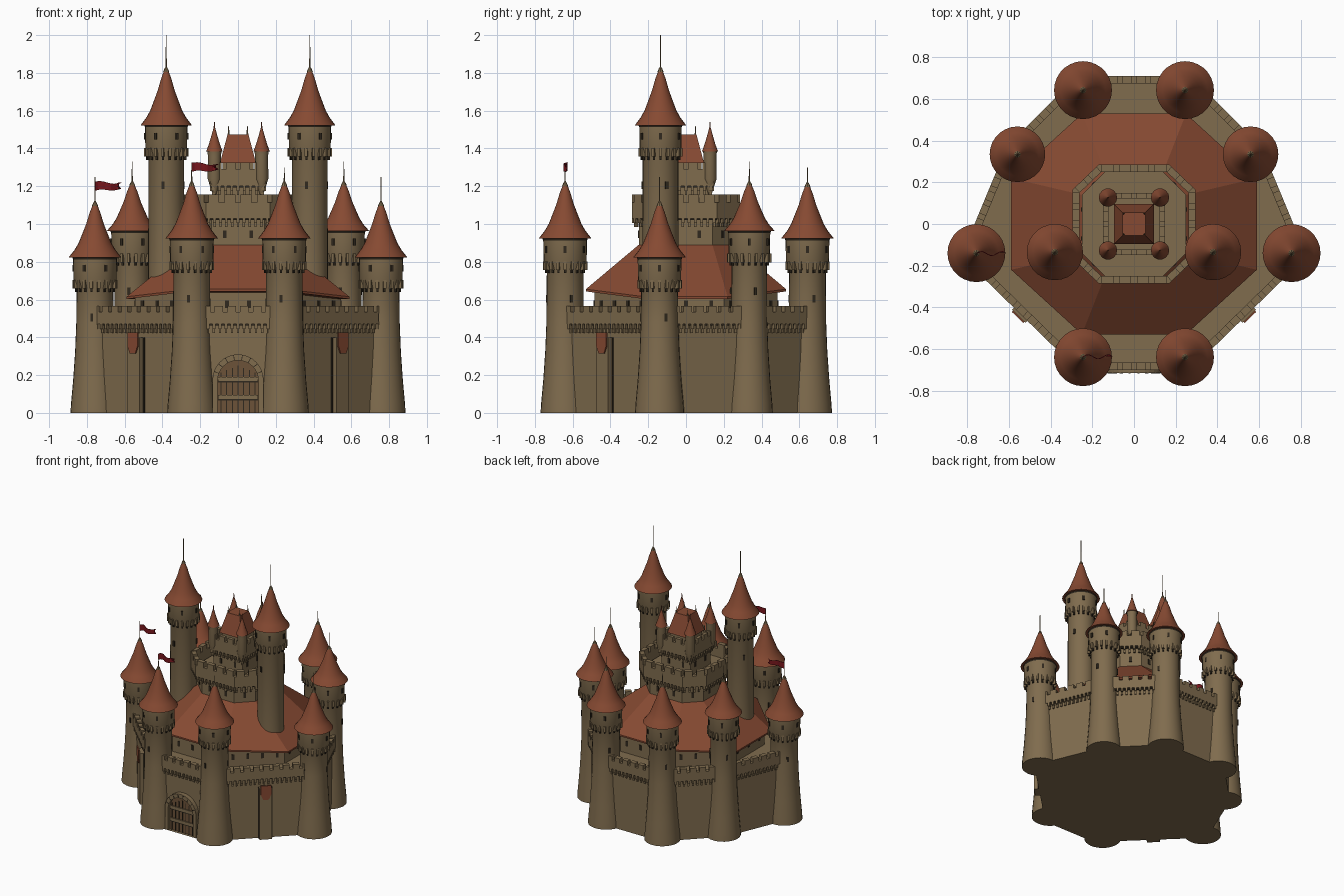
import bpy, bmesh
from math import sin, cos, pi, atan2, radians
from mathutils import Matrix, Vector

cube = bpy.data.objects.get("Cube")
if cube:
    bpy.data.objects.remove(cube)


def material(name, rgb):
    m = bpy.data.materials.new(name)
    m.use_nodes = True
    m.diffuse_color = (*rgb, 1)
    m.node_tree.nodes["Principled BSDF"].inputs["Base Color"].default_value = (*rgb, 1)
    return m


STONE = material("tan_stone", (0.215, 0.15, 0.076))
ROOF = material("brick_roof", (0.24, 0.068, 0.032))
FLAG = material("dark_red_cloth", (0.19, 0.008, 0.012))
DARK = material("dark_opening", (0.03, 0.022, 0.013))
WOOD = material("door_wood", (0.15, 0.085, 0.04))


def finish(bm, name, mat, smooth=False):
    bmesh.ops.recalc_face_normals(bm, faces=bm.faces)
    me = bpy.data.meshes.new(name)
    bm.to_mesh(me)
    bm.free()
    me.materials.append(mat)
    ob = bpy.data.objects.new(name, me)
    bpy.context.collection.objects.link(ob)
    if smooth:
        bpy.ops.object.select_all(action="DESELECT")
        ob.select_set(True)
        bpy.context.view_layer.objects.active = ob
        bpy.ops.object.shade_smooth_by_angle(angle=radians(35))
    return ob


def box(bm, centre, size, angle=0):
    m = Matrix.Translation(centre) @ Matrix.Rotation(angle, 4, "Z") @ Matrix.Diagonal((*size, 1))
    bmesh.ops.create_cube(bm, size=1, matrix=m)


def lathe(name, profile, pos, mat, sides=28):
    """Spin an (r, z) profile about a vertical axis."""
    bm = bmesh.new()
    vs = [bm.verts.new((r, 0, z)) for r, z in profile]
    es = [bm.edges.new(p) for p in zip(vs, vs[1:])]
    bmesh.ops.spin(bm, geom=vs + es, axis=(0, 0, 1), cent=(0, 0, 0), angle=2 * pi, steps=sides)
    bmesh.ops.remove_doubles(bm, verts=bm.verts, dist=0.0002)
    bmesh.ops.translate(bm, verts=bm.verts, vec=(*pos, 0))
    return finish(bm, name, mat, True)


def loft(name, rings, mat, caps=True):
    """Join equal rings of 3D points with side faces."""
    bm = bmesh.new()
    loops = [[bm.verts.new(p) for p in ring] for ring in rings]
    for a, b in zip(loops, loops[1:]):
        for i in range(len(a)):
            j = (i + 1) % len(a)
            bm.faces.new((a[i], a[j], b[j], b[i]))
    if caps:
        bm.faces.new(loops[0])
        bm.faces.new(loops[-1])
    return finish(bm, name, mat)


def at(poly, z):
    return [(x, y, z) for x, y in poly]


def mirrored(half):
    """Complete a counter-clockwise outline from its +x half."""
    return half + [(-x, y) for x, y in reversed(half)]


def edges(poly):
    for i, a in enumerate(poly):
        a, b = Vector(a), Vector(poly[(i + 1) % len(poly)])
        d = (b - a).normalized()
        yield a, b, d, Vector((d.y, -d.x))


def offset(poly, dist):
    es, out = list(edges(poly)), []
    for i, (a, b, d, n) in enumerate(es):
        m = es[i - 1][3]
        out.append(tuple(a + (m + n) * dist / (1 + m.dot(n))))
    return out


def along(poly, pitch, inset=0.0):
    """Evenly spaced spots on each edge: point, outward normal, angle, step."""
    for a, b, d, n in edges(poly):
        count = max(1, round((b - a).length / pitch))
        step = (b - a).length / count
        for k in range(count):
            yield a + d * step * (k + 0.5) - n * inset, n, atan2(d.y, d.x), step


def battlement(name, poly, z0, z1, z2, thick, pitch):
    """Parapet ring with merlons above and corbels below."""
    inner = offset(poly, -thick)
    loft(name + "_parapet", [at(poly, z0), at(poly, z1), at(inner, z1), at(inner, z0), at(poly, z0)], STONE, False)
    bm = bmesh.new()
    for p, n, ang, step in along(poly, pitch, thick / 2):
        box(bm, (*p, (z1 + z2) / 2), (step * 0.66, thick, z2 - z1), ang)
    finish(bm, name + "_merlons", STONE)
    bm, gaps = bmesh.new(), bmesh.new()
    for p, n, ang, step in along(poly, 0.032, 0.012):
        box(bm, (*p, z0 - 0.012), (0.015, 0.024, 0.026), ang)
        box(bm, (*(p - n * 0.006), z0 - 0.035), (0.013, 0.014, 0.024), ang)
        box(gaps, (*(p - n * 0.008), z0 - 0.004), (step, 0.014, 0.008), ang)
    finish(bm, name + "_corbels", STONE)
    finish(gaps, name + "_shadow_gap", DARK)


def tower(name, x, y, eave, rise, pole_top, scale=1.0, bottom=0.0):
    """Round tower: flared shaft, wider head on corbels, bell-shaped roof."""
    s = scale
    foot = [(0.13, 0), (0.127, 0.05), (0.116, 0.17), (0.105, 0.33)] if bottom == 0 else [(0.098, bottom)]
    shaft = [(0, bottom)] + foot + [(0.099, 0.66 if bottom else 0.48), (0.097, eave - 0.17),
             (0.114, eave - 0.125), (0.116, eave), (0, eave)]
    lathe(name + "_shaft", [(r * s, z) for r, z in shaft], (x, y), STONE)
    roof = [(0, 0), (0.139, -0.008), (0.137, 0.006), (0.108, 0.13), (0.087, 0.25), (0.068, 0.41),
            (0.046, 0.6), (0.028, 0.8), (0.013, 0.93)]
    lathe(name + "_roof", [(r * s, eave + t * rise) for r, t in roof], (x, y), ROOF)
    lathe(name + "_finial", [(0, eave + rise * 0.92), (0.016, eave + rise * 0.92), (0.01, eave + rise * 0.97),
                             (0.003, eave + rise * 1.01), (0.0022, pole_top), (0, pole_top)], (x, y), STONE, 8)
    corbels, slits = bmesh.new(), bmesh.new()
    for k in range(18):
        a = 2 * pi * k / 18
        c, q = cos(a), sin(a)
        box(corbels, (x + 0.108 * c, y + 0.108 * q, eave - 0.145), (0.02, 0.015, 0.045), a)
        box(slits, (x + 0.1015 * c, y + 0.1015 * q, eave - 0.175), (0.008, 0.011, 0.02), a + pi / 18)
        if k % 3 == 0:
            box(slits, (x + 0.1145 * c, y + 0.1145 * q, eave - 0.06), (0.007, 0.015, 0.035), a)
        if k % 6 == 1:
            box(slits, (x + 0.0975 * c, y + 0.0975 * q, eave - 0.32), (0.007, 0.015, 0.04), a)
    finish(corbels, name + "_corbels", STONE)
    finish(slits, name + "_slits", DARK)
    lathe(name + "_eave_shadow", [(0.1165 * s, eave - 0.012), (0.12 * s, eave - 0.002)], (x, y), DARK)


# Towers on both sides
for side, sx in (("left", 1), ("right", -1)):
    tower(side + "_front_tower", sx * 0.245, -0.64, 0.925, 0.3, 1.28 if sx > 0 else 1.32)
    tower(side + "_side_tower", sx * 0.757, -0.14, 0.825, 0.295, 1.25)
    tower(side + "_rear_side_tower", sx * 0.56, 0.335, 0.965, 0.26, 1.33, 0.96)
    tower(side + "_back_tower", sx * 0.245, 0.643, 0.925, 0.295, 1.3)
    tower(side + "_tall_tower", sx * 0.38, -0.135, 1.525, 0.305, 2.0, 0.97, 0.4)

# Curtain wall
outline = mirrored([(0.245, -0.64), (0.757, -0.14), (0.56, 0.335), (0.245, 0.65)])
wall = offset(outline, 0.04)
loft("curtain_wall", [at(wall, 0), at(wall, 0.5)], STONE)
battlement("curtain", offset(outline, 0.062), 0.47, 0.535, 0.567, 0.036, 0.07)

# Inner hall with hipped roof
eave = mirrored([(0.25, -0.53), (0.59, -0.22), (0.59, 0.22), (0.25, 0.53)])
hall = offset(eave, -0.045)
loft("hall_wall", [at(hall, 0.45), at(hall, 0.64)], STONE)
bm = bmesh.new()
for p, n, ang, step in along(hall, 0.12):
    box(bm, (*p, 0.575), (0.02, 0.008, 0.04), ang)
finish(bm, "hall_windows", DARK)
rim = [(x, y, 0.655 if abs(y) > 0.4 else 0.615) for x, y in eave]
top = mirrored([(0.14, -0.25), (0.25, -0.14), (0.25, 0.14), (0.14, 0.25)])
loft("hall_roof", [[(x, y, z - 0.012) for x, y, z in rim], rim, at(top, 0.89)], ROOF)

# Keep
loft("keep_wall", [at(top, 0.8), at(top, 1.05)], STONE)
battlement("keep", mirrored([(0.17, -0.285), (0.295, -0.165), (0.295, 0.165), (0.17, 0.285)]),
           1.03, 1.115, 1.155, 0.034, 0.085)
bm = bmesh.new()
for p, n, ang, step in along(top, 0.13):
    box(bm, (*p, 0.945), (0.02, 0.008, 0.04), ang)


def square(r):
    return mirrored([(r, -r), (r, r)])


# Upper keep, its roof and four turrets
loft("upper_keep_wall", [at(square(0.125), 1.0), at(square(0.125), 1.24)], STONE)
for p, n, ang, step in along(square(0.125), 0.12):
    box(bm, (*p, 1.12), (0.018, 0.008, 0.04), ang)
finish(bm, "keep_windows", DARK)
battlement("upper_keep", square(0.148), 1.2, 1.29, 1.325, 0.025, 0.075)
loft("upper_house_wall", [at(square(0.082), 1.2), at(square(0.082), 1.335)], STONE)
loft("upper_house_roof", [at(square(0.096), 1.322), at(square(0.092), 1.335), at(square(0.055), 1.475)], ROOF)
for sx in (1, -1):
    for sy in (1, -1):
        pos = (sx * 0.125, sy * 0.127)
        lathe("turret_shaft", [(0, 1.13), (0.01, 1.16), (0.036, 1.24), (0.034, 1.36), (0.038, 1.385),
                               (0, 1.385)], pos, STONE, 14)
        lathe("turret_roof", [(0, 1.385), (0.044, 1.383), (0.03, 1.42), (0.015, 1.47), (0.004, 1.51),
                              (0.002, 1.54), (0, 1.54)], pos, ROOF, 14)
        lathe("roof_spike", [(0.005, 1.46), (0.003, 1.515), (0, 1.52)], (sx * 0.05, sy * 0.05), STONE, 6)


def arch(r, spring, base=0.0):
    return [(r, base)] + [(r * cos(pi * k / 16), spring + r * sin(pi * k / 16)) for k in range(17)] + [(-r, base)]


# Gate with arched stone frame, planked door and iron bands
outer, inner = arch(0.135, 0.175), arch(0.108, 0.17)
loft("gate_frame", [[(x, y, z) for x, z in p] for p, y in
                    ((outer, -0.66), (outer, -0.715), (inner, -0.715), (inner, -0.66))], STONE, False)
loft("gate_door", [[(x, y, z) for x, z in inner] for y in (-0.67, -0.69)], WOOD)
bm = bmesh.new()
for k in range(-3, 4):
    box(bm, (k * 0.03, -0.692, 0.125 - abs(k) * 0.006), (0.005, 0.006, 0.25 - abs(k) * 0.012), 0)
for z in (0.07, 0.165):
    box(bm, (0, -0.693, z), (0.21, 0.007, 0.008))
finish(bm, "door_seams", DARK)
bm = bmesh.new()
for z in (0.085, 0.18):
    box(bm, (0, -0.694, z), (0.21, 0.009, 0.022))
finish(bm, "door_bands", STONE)
bm = bmesh.new()
for k in range(1, 9):
    a = pi * k / 9
    m = Matrix.Translation((0.1215 * cos(a), -0.715, 0.173 + 0.1215 * sin(a))) @ Matrix.Rotation(-a, 4, "Y")
    bmesh.ops.create_cube(bm, size=1, matrix=m @ Matrix.Diagonal((0.027, 0.004, 0.004, 1)))
finish(bm, "arch_joints", DARK)

# Buttresses with hanging shields on the diagonal front walls
shield = [(-0.038, 0.425), (0.038, 0.425), (0.038, 0.355), (0.02, 0.315), (-0.02, 0.315), (-0.038, 0.355)]
for sx in (1, -1):
    n = Vector((sx * 0.7, -0.714))
    t = Vector((-n.y, n.x))
    c = Vector((sx * 0.501, -0.39))
    bm = bmesh.new()
    box(bm, (*(c + n * 0.05), 0.2), (0.09, 0.05, 0.4), atan2(t.y, t.x))
    finish(bm, "wall_buttress", STONE)
    rings = [[(*(c + n * d + t * u), z) for u, z in shield] for d in (0.074, 0.083)]
    loft("wall_shield", rings, ROOF)
    bm = bmesh.new()
    for u in (-0.048, 0.048):
        box(bm, (*(c + n * 0.043 + t * u), 0.2), (0.006, 0.009, 0.4), atan2(t.y, t.x))
    finish(bm, "buttress_seams", DARK)

# Waving swallow-tailed flags
for x, y, z in ((-0.245, -0.64, 1.3), (-0.757, -0.14, 1.2)):
    bm = bmesh.new()
    cols = []
    for k in range(11):
        u = k / 10
        h = 0.024 - 0.009 * u
        px, py, pz = x + 0.14 * u, y + 0.01 * sin(u * 9), z + 0.005 * sin(u * 7)
        cols.append([bm.verts.new((px - (0.03 if k == 10 and v == 0 else 0), py, pz + v * h)) for v in (-1, 0, 1)])
    for a, b in zip(cols, cols[1:]):
        for i in (0, 1):
            bm.faces.new((a[i], b[i], b[i + 1], a[i + 1]))
    ob = finish(bm, "flag", FLAG)
    ob.modifiers.new("thickness", "SOLIDIFY").thickness = 0.004
